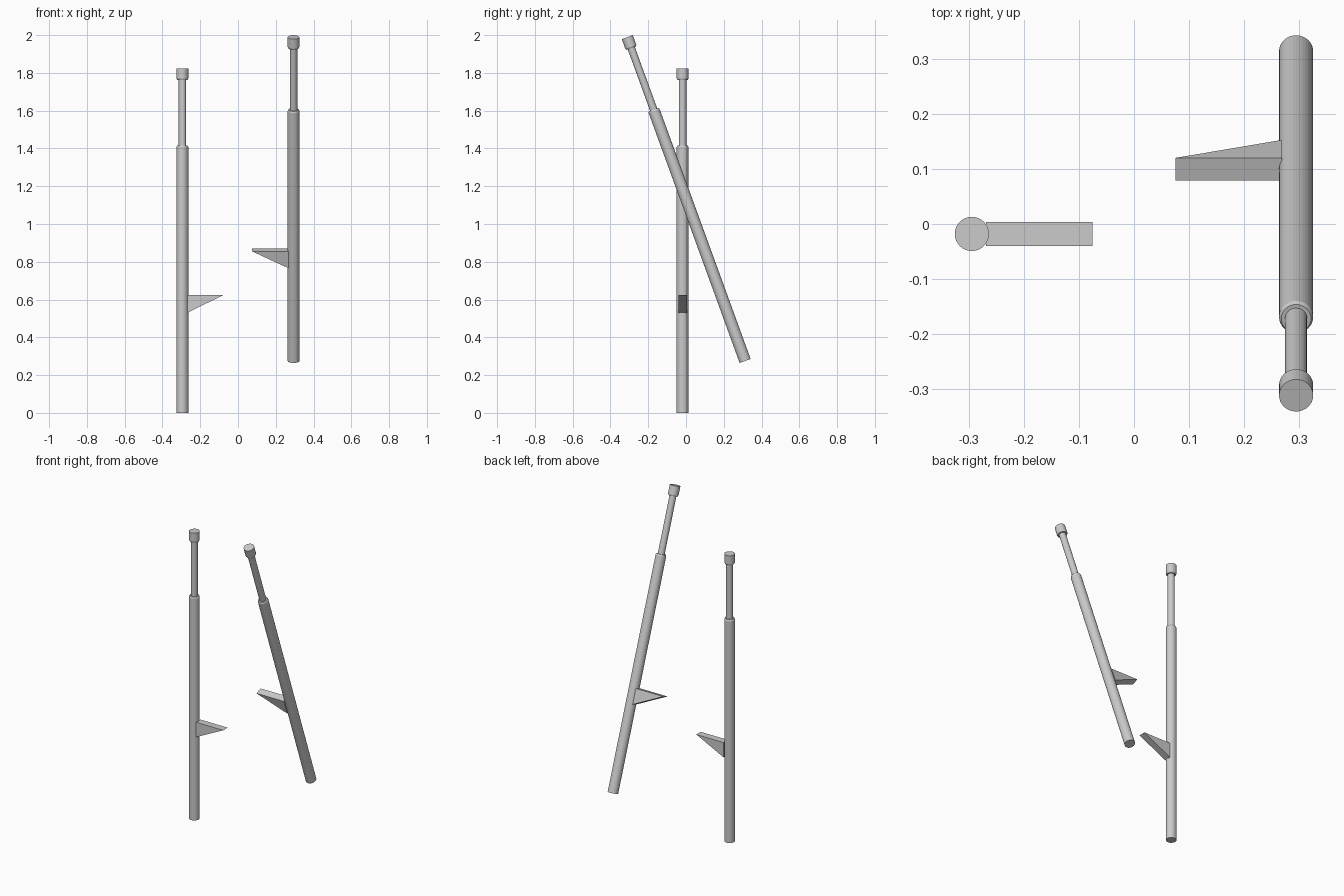
import bpy, bmesh, math
from mathutils import Matrix, Vector

cube = bpy.data.objects.get("Cube")
if cube:
    bpy.data.objects.remove(cube, do_unlink=True)

grey = bpy.data.materials.new("light_grey")
grey.use_nodes = True
grey.diffuse_color = (0.6, 0.6, 0.6, 1)
grey.node_tree.nodes["Principled BSDF"].inputs["Base Color"].default_value = (0.6, 0.6, 0.6, 1)

SIDES = 32
POLE_R, SHAFT_R, LIP_R = 0.031, 0.02, 0.027


def finish(name, bm, place):
    bmesh.ops.recalc_face_normals(bm, faces=bm.faces)
    mesh = bpy.data.meshes.new(name)
    bm.to_mesh(mesh)
    bm.free()
    mesh.materials.append(grey)
    # Bake the placement so mirrored parts keep outward normals
    mesh.transform(place)
    if place.determinant() < 0:
        mesh.flip_normals()
    bpy.context.collection.objects.link(bpy.data.objects.new(name, mesh))


def turned(name, profile, place):
    """Closed round part from (radius, height) pairs."""
    bm = bmesh.new()
    rings = [[bm.verts.new((r * math.cos(a), r * math.sin(a), z))
              for a in (math.tau * i / SIDES for i in range(SIDES))]
             for r, z in profile]
    for low, high in zip(rings, rings[1:]):
        for i in range(SIDES):
            j = (i + 1) % SIDES
            bm.faces.new((low[i], low[j], high[j], high[i]))
    bm.faces.new(rings[0])
    bm.faces.new(rings[-1])
    finish(name, bm, place)


def wedge(name, place):
    """Triangular foot rest: flat on top, tapering to its tip."""
    bm = bmesh.new()
    outline = [(0.026, 0.53), (0.219, 0.625), (0.026, 0.625)]
    face = bm.faces.new([bm.verts.new((x, -0.022, z)) for x, z in outline])
    out = bmesh.ops.extrude_face_region(bm, geom=[face])
    moved = [v for v in out["geom"] if isinstance(v, bmesh.types.BMVert)]
    bmesh.ops.translate(bm, vec=Vector((0, 0.044, 0)), verts=moved)
    finish(name, bm, place)


def stilt(side, place):
    turned(side + "_pole", [(POLE_R, 0), (POLE_R, 1.408), (LIP_R, 1.416)], place)
    turned(side + "_shaft", [(SHAFT_R, 1.40), (SHAFT_R, 1.78)], place)
    turned(side + "_grip", [(LIP_R, 1.762), (POLE_R, 1.77), (POLE_R, 1.824)], place)
    wedge(side + "_foot_rest", place)


# Upright stilt, and its mirrored twin leaning towards the front
stilt("right", Matrix.Translation((-0.294, -0.018, 0)))
stilt("left", Matrix.Translation((0.294, 0.313, 0.275))
      @ Matrix.Rotation(math.radians(20), 4, "X")
      @ Matrix.Scale(-1, 4, (1, 0, 0)))
